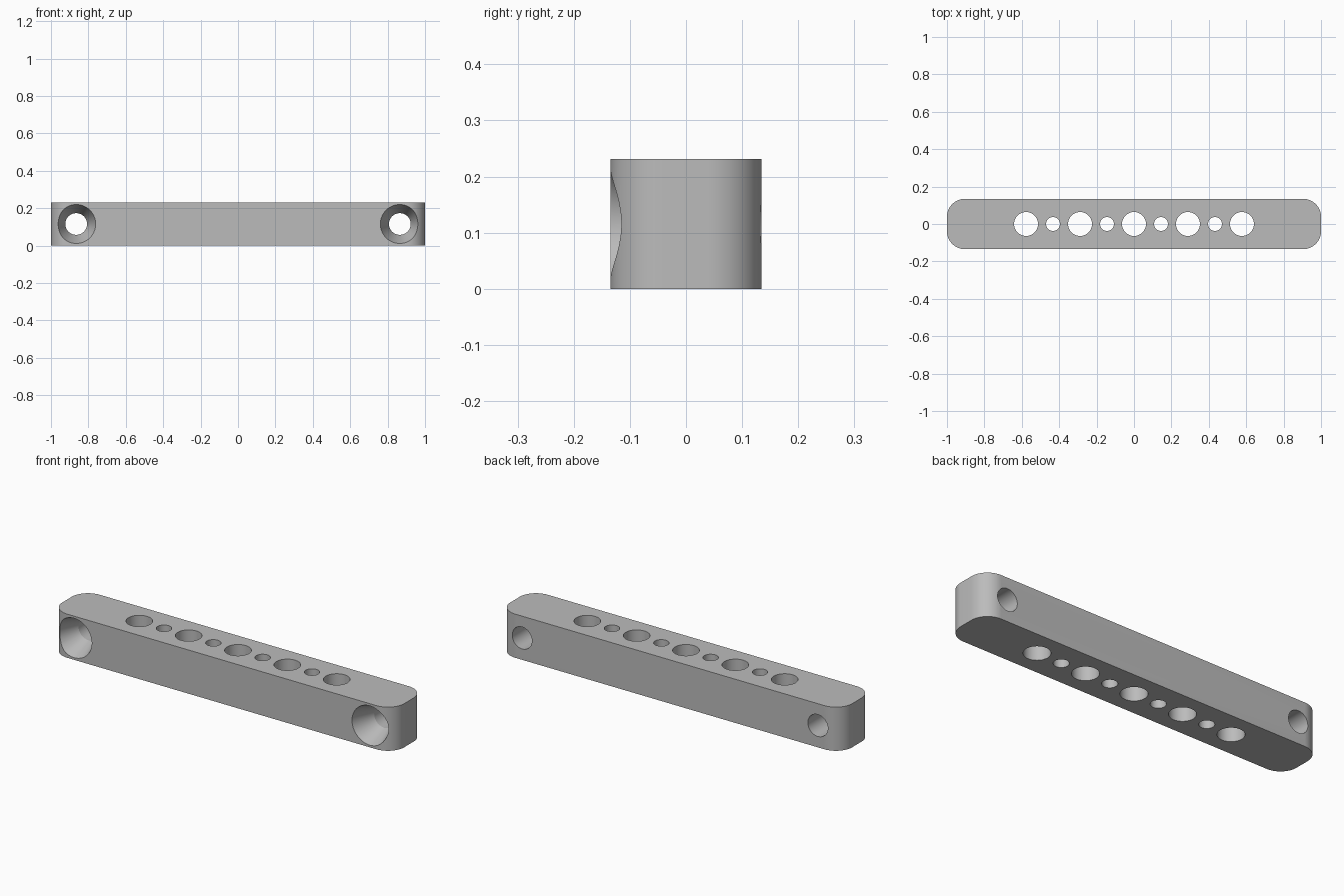
import bpy, bmesh
from math import radians, pi, cos, sin

if "Cube" in bpy.data.objects:
    bpy.data.objects.remove(bpy.data.objects["Cube"], do_unlink=True)

WIDTH, HEIGHT, CORNER = 0.269, 0.231, 0.096
PITCH = 0.1443          # spacing of the holes along the bar
SCREW_X = 0.865         # screw hole distance from the middle

# Plain grey material
grey = bpy.data.materials.new("grey metal")
grey.use_nodes = True
color = (0.5, 0.5, 0.5, 1)
grey.diffuse_color = color
grey.node_tree.nodes["Principled BSDF"].inputs["Base Color"].default_value = color


def mesh_object(name, bm):
    bmesh.ops.recalc_face_normals(bm, faces=bm.faces)
    mesh = bpy.data.meshes.new(name)
    bm.to_mesh(mesh)
    bm.free()
    mesh.materials.append(grey)
    obj = bpy.data.objects.new(name, mesh)
    bpy.context.collection.objects.link(obj)
    return obj


def turned_cutter(name, profile, location, tilt=0, sides=64):
    """Lathe a (radius, height) profile into a closed solid."""
    bm = bmesh.new()
    rings = [[bm.verts.new((r * cos(2 * pi * i / sides), r * sin(2 * pi * i / sides), h))
              for i in range(sides)] for r, h in profile]
    for a, b in zip(rings, rings[1:]):
        for i in range(sides):
            j = (i + 1) % sides
            bm.faces.new((a[i], a[j], b[j], b[i]))
    bm.faces.new(rings[0])
    bm.faces.new(rings[-1])
    obj = mesh_object(name, bm)
    obj.location = location
    obj.rotation_euler.x = tilt
    obj.hide_render = True
    return obj


# Bar: rounded rectangle outline, extruded upwards
bm = bmesh.new()
outline = []
for k, (sx, sy) in enumerate([(1, 1), (-1, 1), (-1, -1), (1, -1)]):
    for i in range(17):
        a = (k + i / 16) * pi / 2
        outline.append(bm.verts.new((sx * (1 - CORNER) + CORNER * cos(a),
                                     sy * (WIDTH / 2 - CORNER) + CORNER * sin(a), 0)))
base = bm.faces.new(outline)
top = bmesh.ops.extrude_face_region(bm, geom=[base])["geom"]
bmesh.ops.translate(bm, vec=(0, 0, HEIGHT),
                    verts=[v for v in top if isinstance(v, bmesh.types.BMVert)])
bar = mesh_object("bar", bm)

# Row of alternating large and small vertical holes
cutters = []
for i in range(-4, 5):
    r = 0.037 if i % 2 else 0.064
    cutters.append(turned_cutter("row_hole_cutter", [(r, -0.1), (r, HEIGHT + 0.1)],
                                 (i * PITCH, 0, 0)))

# Countersunk screw holes, wide at the front
front, depth, slope, r = WIDTH / 2, 0.12, 0.383, 0.058
screw = [(r, -0.3), (r, front - depth), (r + slope * (depth + 0.02), front + 0.02)]
for side in (-1, 1):
    cutters.append(turned_cutter("screw_hole_cutter", screw,
                                 (side * SCREW_X, 0, HEIGHT / 2), tilt=pi / 2))

bpy.context.view_layer.objects.active = bar
bar.select_set(True)
for c in cutters:
    mod = bar.modifiers.new("hole", "BOOLEAN")
    mod.operation = "DIFFERENCE"
    mod.solver = "EXACT"
    mod.object = c
    bpy.ops.object.modifier_apply(modifier=mod.name)
for c in cutters:
    bpy.data.objects.remove(c, do_unlink=True)
bpy.ops.object.shade_smooth_by_angle(angle=radians(20))
